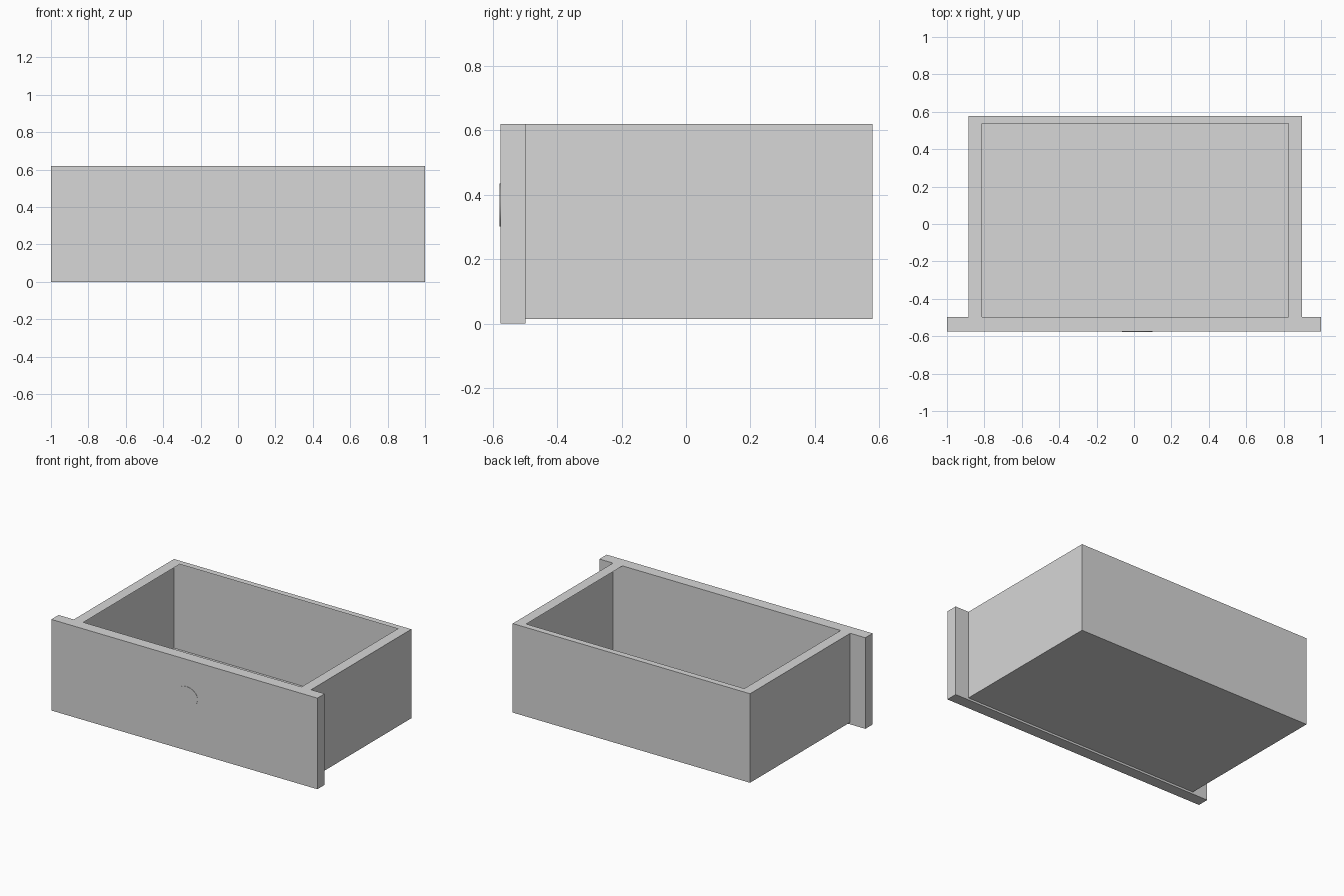
import bpy
import bmesh
import math
from mathutils import Vector

cube = bpy.data.objects.get("Cube")
if cube:
    bpy.data.objects.remove(cube, do_unlink=True)

# Single flat colour
grey = bpy.data.materials.new("plain grey")
grey.use_nodes = True
grey.diffuse_color = (0.68, 0.68, 0.68, 1)
grey.node_tree.nodes["Principled BSDF"].inputs["Base Color"].default_value = grey.diffuse_color


def box(name, low, high):
    low, high = Vector(low), Vector(high)
    bpy.ops.mesh.primitive_cube_add(size=1, location=(low + high) / 2)
    obj = bpy.context.object
    obj.name = name
    obj.scale = high - low
    bpy.ops.object.transform_apply(location=True, rotation=False, scale=True)
    obj.data.materials.append(grey)
    return obj


LEFT, RIGHT = 0.898, -0.886
BACK, FRONT = 0.578, -0.498
BASE, TOP = 0.014, 0.619
RIM_SIDE, RIM_BACK = 0.072, 0.042

# Tray: thin shell, open at the front where the panel closes it
tray = box("drawer_tray", (RIGHT, FRONT, BASE), (LEFT, BACK, TOP))
bm = bmesh.new()
bm.from_mesh(tray.data)
front = [f for f in bm.faces if f.normal.y < -0.5]
bmesh.ops.delete(bm, geom=front, context="FACES_ONLY")

# Flat rim: cut the top along the opening, then remove the middle
cuts = [((RIGHT + RIM_SIDE, 0, 0), (1, 0, 0)),
        ((LEFT - RIM_SIDE, 0, 0), (1, 0, 0)),
        ((0, BACK - RIM_BACK, 0), (0, 1, 0))]
for point, normal in cuts:
    top = [f for f in bm.faces if f.normal.z > 0.5]
    edges = {e for f in top for e in f.edges}
    verts = {v for f in top for v in f.verts}
    bmesh.ops.bisect_plane(bm, geom=top + list(edges) + list(verts),
                           plane_co=point, plane_no=normal)
opening = []
for f in bm.faces:
    mid = f.calc_center_median()
    if (f.normal.z > 0.5 and RIGHT + RIM_SIDE < mid.x < LEFT - RIM_SIDE
            and mid.y < BACK - RIM_BACK):
        opening.append(f)
bmesh.ops.delete(bm, geom=opening, context="FACES")
bm.to_mesh(tray.data)
bm.free()

# Wide front panel closes the tray
box("front_panel", (-1, -0.576, 0), (1, FRONT, TOP))

# Shallow oval knob, almost flush with the panel
bpy.ops.mesh.primitive_cylinder_add(vertices=32, radius=1, depth=0.02,
                                    location=(0.018, -0.568, 0.368),
                                    rotation=(math.pi / 2, 0, 0))
knob = bpy.context.object
knob.name = "knob"
knob.scale = (0.082, 0.067, 1)
bpy.ops.object.transform_apply(location=False, rotation=False, scale=True)
knob.data.materials.append(grey)
bpy.ops.object.shade_smooth_by_angle()
